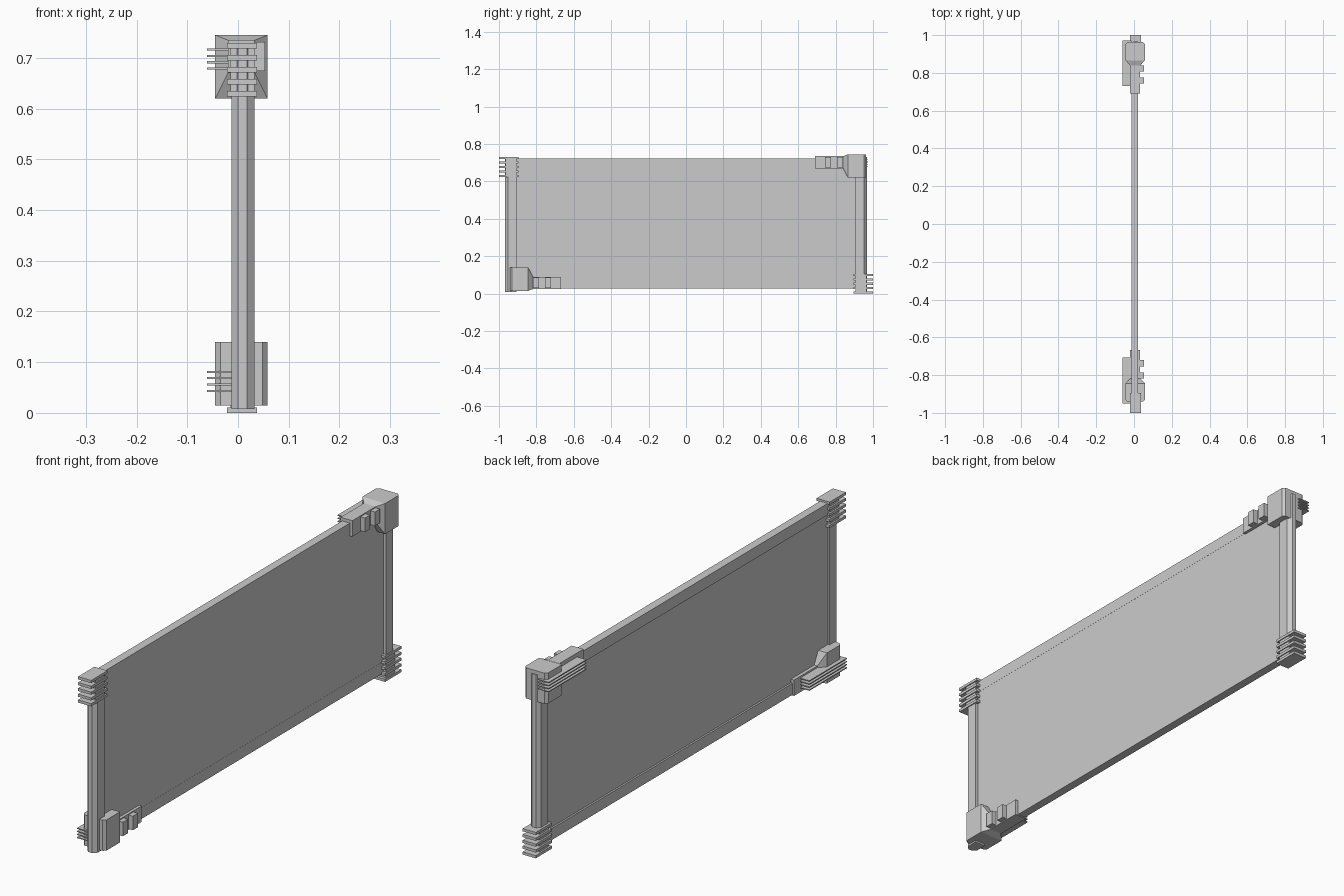
import bpy
import bmesh
from mathutils import Matrix, Vector

cube = bpy.data.objects.get("Cube")
if cube:
    bpy.data.objects.remove(cube, do_unlink=True)

grey = bpy.data.materials.new("light_grey")
grey.use_nodes = True
colour = (0.6, 0.6, 0.6, 1)
grey.diffuse_color = colour
grey.node_tree.nodes["Principled BSDF"].inputs["Base Color"].default_value = colour

# Half turn about the x direction, carrying the upper clamp to the lower corner
half_turn = Matrix.Translation((0, 0.022, 0.76)) @ Matrix.Diagonal((1, -1, -1, 1))
stay = Matrix.Identity(4)


def finish(name, bm, matrix=stay):
    bm.transform(matrix)
    bmesh.ops.recalc_face_normals(bm, faces=bm.faces)
    mesh = bpy.data.meshes.new(name)
    bm.to_mesh(mesh)
    bm.free()
    mesh.materials.append(grey)
    obj = bpy.data.objects.new(name, mesh)
    bpy.context.collection.objects.link(obj)
    return obj


def add_box(bm, x, y, z):
    """Add a box given its (low, high) range on every axis."""
    size = [b - a for a, b in (x, y, z)]
    mid = Vector([(a + b) / 2 for a, b in (x, y, z)])
    bmesh.ops.create_cube(bm, size=1, matrix=Matrix.Translation(mid) @ Matrix.Diagonal((*size, 1)))


def loft(bm, sections):
    """Join rectangles (y, x range, z range) placed along y."""
    rings = []
    for y, (x0, x1), (z0, z1) in sections:
        rings.append([bm.verts.new((x, y, z)) for x, z in ((x0, z0), (x1, z0), (x1, z1), (x0, z1))])
    bm.faces.new(rings[0])
    bm.faces.new(rings[-1])
    for a, b in zip(rings, rings[1:]):
        for i in range(4):
            j = (i + 1) % 4
            bm.faces.new((a[i], a[j], b[j], b[i]))


def post(name, side, z0, z1):
    """Upright with a chamfered outer edge."""
    bm = bmesh.new()
    outline = [(-0.013, 0.907), (0.033, 0.907), (0.033, 0.953),
               (0.018, 0.967), (0, 0.967), (-0.013, 0.953)]
    base = bm.faces.new([bm.verts.new((x, side * y, z0)) for x, y in outline])
    top = bmesh.ops.extrude_face_region(bm, geom=[base])
    verts = [v for v in top["geom"] if isinstance(v, bmesh.types.BMVert)]
    bmesh.ops.translate(bm, verts=verts, vec=(0, 0, z1 - z0))
    finish(name, bm)


def fin_stack(name, side, z0):
    """Five plates wrapped round the end of a post."""
    bm = bmesh.new()
    ends = sorted((side * 0.895, side * 1.0))
    for i in range(5):
        z = z0 + i * 0.0237
        add_box(bm, (-0.022, 0.037), ends, (z, z + 0.011))
    core = sorted((side * 0.907, side * 0.965))
    add_box(bm, (-0.015, 0.033), core, (z0 + 0.005, z0 + 0.1))
    finish(name, bm)


def clamp(prefix, matrix):
    # Corner block tapering into an arm
    bm = bmesh.new()
    arm_x, arm_z = (-0.02, 0.033), (0.67, 0.735)
    block_x, block_z = (-0.045, 0.058), (0.62, 0.745)
    loft(bm, [(0.69, arm_x, arm_z), (0.84, arm_x, arm_z),
              (0.866, block_x, block_z), (0.952, block_x, block_z),
              (0.963, (-0.035, 0.048), block_z)])
    finish(prefix + "_clamp", bm, matrix)

    # Teeth on the outer face of the arm
    bm = bmesh.new()
    for y in (0.743, 0.807):
        add_box(bm, (0.03, 0.053), (y, y + 0.033), (0.674, 0.731))
    finish(prefix + "_clamp_teeth", bm, matrix)

    # Thin cooling fins on the opposite face
    bm = bmesh.new()
    for i in range(4):
        z = 0.677 + i * 0.0125
        add_box(bm, (-0.061, -0.013), (0.73, 0.972), (z, z + 0.004))
    finish(prefix + "_clamp_fins", bm, matrix)


# Thin panel with rails along its top and bottom edges
bm = bmesh.new()
add_box(bm, (-0.006, 0.021), (-0.93, 0.93), (0.03, 0.72))
finish("panel", bm)
for name, z in (("bottom_rail", (0.028, 0.075)), ("top_rail", (0.675, 0.722))):
    bm = bmesh.new()
    add_box(bm, (-0.013, 0.0215), (-0.93, 0.93), z)
    finish(name, bm)

post("front_post", -1, 0.008, 0.725)
post("back_post", 1, 0.008, 0.73)
fin_stack("front_top_fin_stack", -1, 0.624)
fin_stack("back_bottom_fin_stack", 1, 0)
clamp("top", stay)
clamp("bottom", half_turn)
